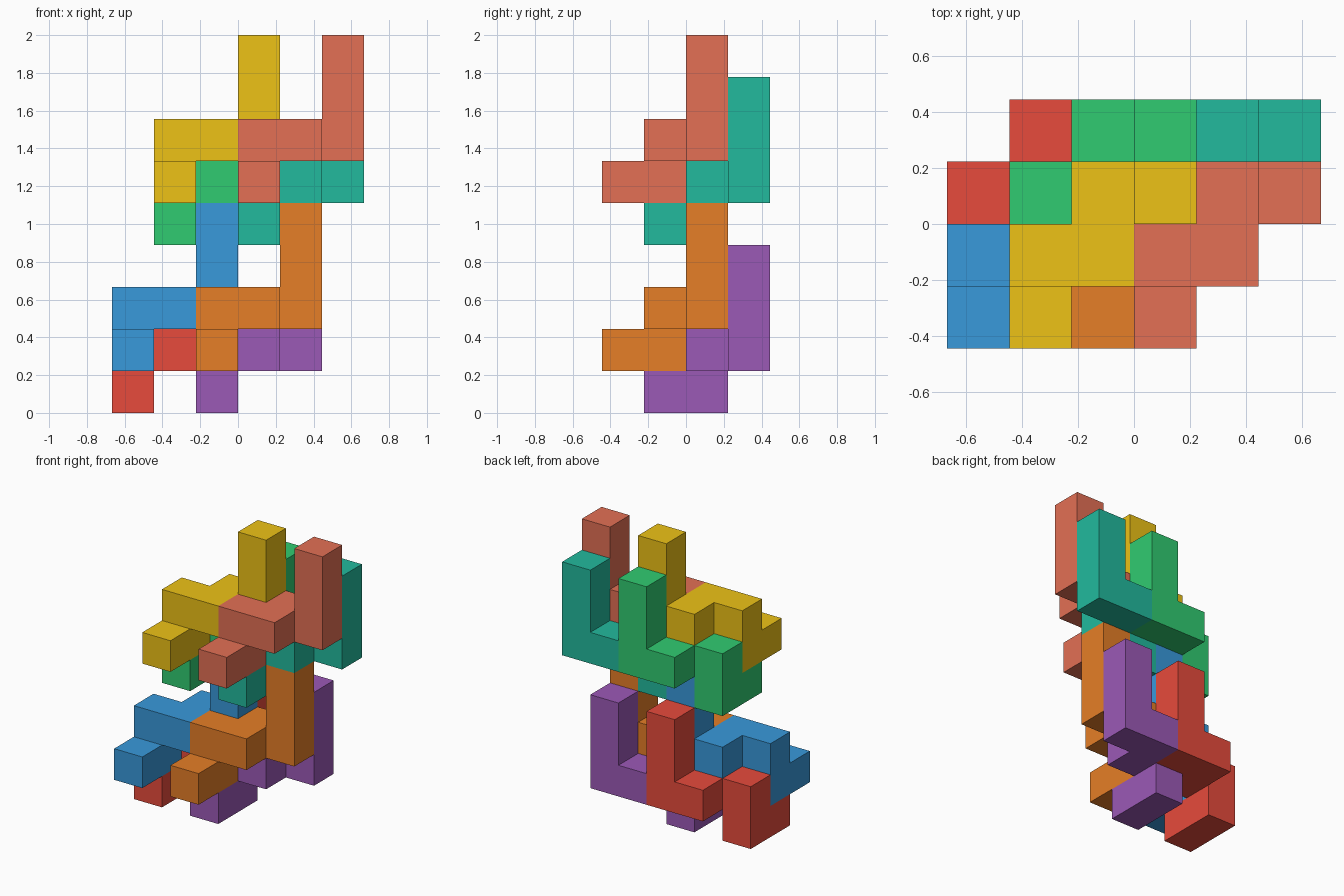
import bpy, bmesh
from mathutils import Vector

if "Cube" in bpy.data.objects:
    bpy.data.objects.remove(bpy.data.objects["Cube"])

U = 2 / 9  # edge of one cube cell

# One piece is a staircase path of unit cells, ending in an upright arm
STEPS = [(0, 1, 0), (0, 0, 1), (1, 0, 0), (0, 1, 0), (1, 0, 0), (0, 0, 1), (0, 0, 1)]
CELLS = [Vector((0, 0, 0))]
for s in STEPS:
    CELLS.append(CELLS[-1] + Vector(s))
FILLED = {tuple(c) for c in CELLS}


def piece_mesh(name):
    """Outer skin of the cell path, with flat areas merged."""
    bm = bmesh.new()
    for c in CELLS:
        centre = c + Vector((0.5, 0.5, 0.5))
        for axis in range(3):
            for sign in (-1, 1):
                n = Vector((0, 0, 0))
                n[axis] = sign
                if tuple(c + n) in FILLED:
                    continue
                a = Vector((0, 0, 0))
                a[(axis + 1) % 3] = 0.5
                b = n.cross(a)
                m = centre + n * 0.5
                corners = (m - a - b, m + a - b, m + a + b, m - a + b)
                bm.faces.new([bm.verts.new(p * U) for p in corners])
    bmesh.ops.remove_doubles(bm, verts=bm.verts, dist=1e-4)
    bmesh.ops.dissolve_limit(bm, angle_limit=0.01, verts=bm.verts, edges=bm.edges)
    bmesh.ops.recalc_face_normals(bm, faces=bm.faces)
    mesh = bpy.data.meshes.new(name)
    bm.to_mesh(mesh)
    bm.free()
    return mesh


def add_piece(name, cell, colour):
    mesh = piece_mesh(name)
    mat = bpy.data.materials.new(name + "_paint")
    mat.diffuse_color = (*colour, 1)
    mat.use_nodes = True
    mat.node_tree.nodes["Principled BSDF"].inputs["Base Color"].default_value = mat.diffuse_color
    mesh.materials.append(mat)
    obj = bpy.data.objects.new(name, mesh)
    obj.location = Vector(cell) * U
    bpy.context.collection.objects.link(obj)


# Four interlocking pieces per layer: offset inside the layer
SLOTS = {
    "front_left": (0, 0, 0),
    "front_right": (2, 0, 0),
    "back_left": (0, 1, -1),
    "back_right": (2, 1, -1),
}
# Two layers, the upper one shifted by one cell in x and four in z
LAYERS = {
    "lower": ((-3, -2, 1), [(0.04, 0.32, 0.71), (0.79, 0.21, 0.02),
                            (0.80, 0.07, 0.045), (0.33, 0.10, 0.47)]),
    "upper": ((-2, -2, 5), [(0.85, 0.54, 0.008), (0.77, 0.16, 0.09),
                            (0.03, 0.60, 0.165), (0.016, 0.49, 0.34)]),
}
for layer, (base, colours) in LAYERS.items():
    for (slot, offset), colour in zip(SLOTS.items(), colours):
        add_piece(f"{layer}_{slot}_piece", Vector(base) + Vector(offset), colour)
